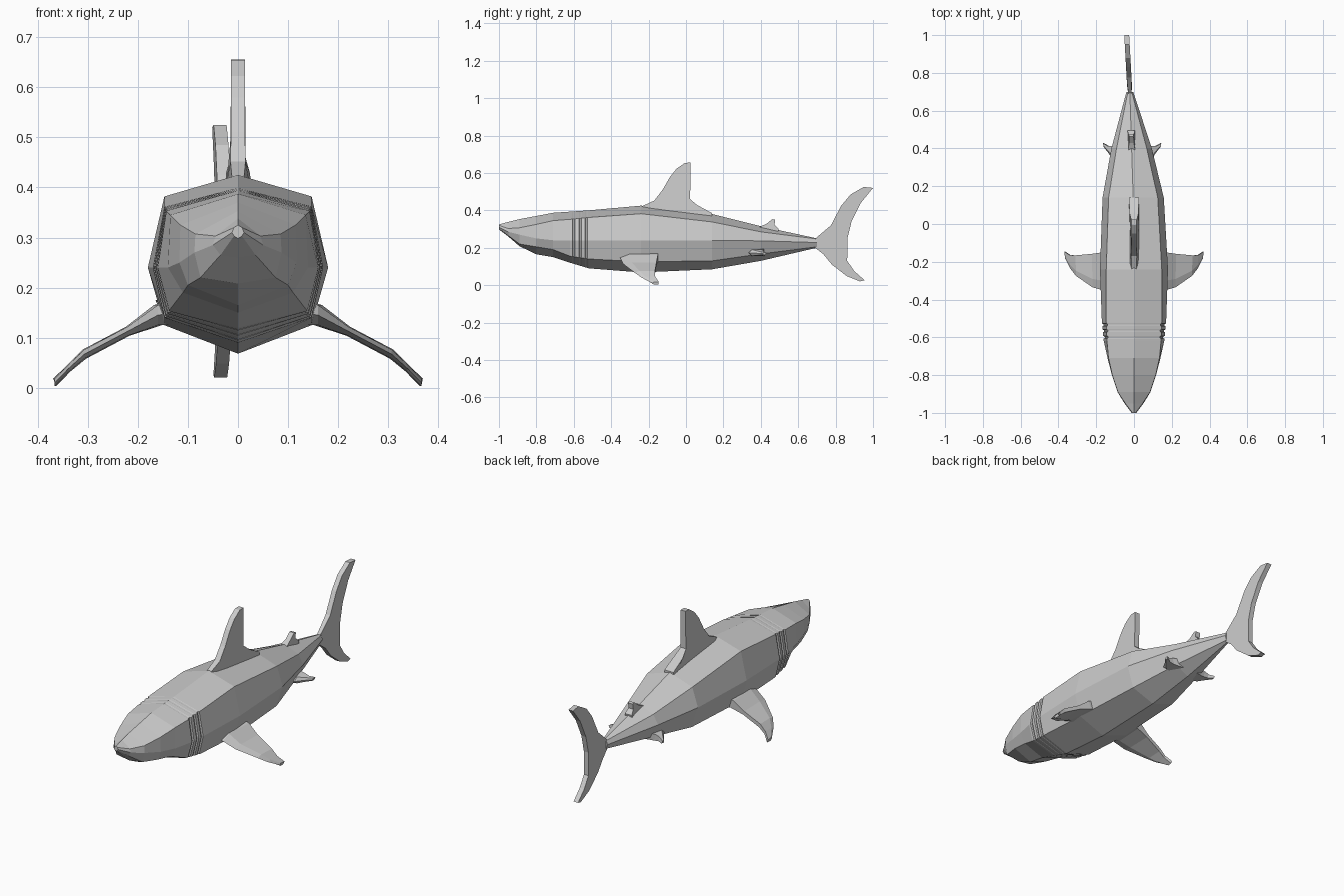
import bpy, bmesh


def make(name, verts, faces, mirror=False):
    bm = bmesh.new()
    vs = [bm.verts.new(v) for v in verts]
    for f in faces:
        bm.faces.new([vs[i] for i in f])
    bmesh.ops.recalc_face_normals(bm, faces=bm.faces)
    me = bpy.data.meshes.new(name)
    bm.to_mesh(me)
    bm.free()
    ob = bpy.data.objects.new(name, me)
    bpy.context.collection.objects.link(ob)
    if mirror:
        ob.modifiers.new("mirror", 'MIRROR')
    return ob


def loft(name, rings, mirror=False):
    n = len(rings[0])
    faces = [(r * n + i, r * n + (i + 1) % n, (r + 1) * n + (i + 1) % n, (r + 1) * n + i)
             for r in range(len(rings) - 1) for i in range(n)]
    last = (len(rings) - 1) * n
    faces += [tuple(range(n)), tuple(range(last, last + n))]
    return make(name, [v for r in rings for v in r], faces, mirror)


def plate(name, outline, centre):
    """Upright fin from a side outline of (y, z, half thickness)."""
    n = len(outline)
    verts = [(centre(y) + s * h, y, z) for s in (-1, 1) for y, z, h in outline]
    faces = [tuple(range(n)), tuple(range(n, 2 * n))]
    faces += [(i, (i + 1) % n, n + (i + 1) % n, n + i) for i in range(n)]
    return make(name, verts, faces)


def spine(y):
    # The rear of the body bends slightly to one side
    if y < 0:
        return 0.0
    return -0.022 * y / 0.7 if y < 0.7 else -0.022 - 0.055 * (y - 0.7)


# Body stations: y, top z, upper x/z, side x/z, lower x/z, bottom z
stations = [
    (-1.00, .325, .008, .320, .012, .310, .008, .303, .298),
    (-0.95, .338, .045, .303, .050, .285, .035, .265, .260),
    (-0.89, .353, .085, .307, .087, .270, .075, .220, .208),
    (-0.80, .370, .115, .325, .117, .250, .100, .205, .165),
    (-0.71, .387, .135, .345, .140, .240, .110, .190, .150),
    (-0.62, .393, .143, .352, .160, .240, .137, .155, .120),
    (-0.52, .400, .147, .362, .170, .240, .147, .140, .090),
    (-0.24, .425, .147, .382, .180, .240, .147, .125, .068),
    (0.14, .380, .130, .338, .162, .240, .127, .130, .085),
    (0.40, .315, .080, .285, .107, .237, .077, .167, .130),
    (0.70, .250, .010, .247, .018, .228, .010, .205, .200),
]

# Gill slits: narrow pinched rings between two of the stations
a, b = stations[5], stations[6]
for y0 in (-0.607, -0.573, -0.541):
    for dy, pinch in ((0, 1), (.003, .955), (.011, .955), (.014, 1)):
        t = (y0 + dy - a[0]) / (b[0] - a[0])
        s = [p + (q - p) * t for p, q in zip(a, b)]
        for k in (2, 4, 6):
            s[k] *= pinch
        stations.append(tuple(s))
stations.sort()

rings = []
for y, top, ux, uz, sx, sz, lx, lz, bot in stations:
    half = [(ux, uz), (sx, sz), (lx, lz)]
    pts = [(0, top)] + half + [(0, bot)] + [(-x, z) for x, z in reversed(half)]
    rings.append([(spine(y) + x, y, z) for x, z in pts])
loft("body", rings)

# Upright fins
plate("dorsal_fin", [(-.24, .42, .012), (-.17, .452, .015), (-.125, .51, .014), (-.085, .58, .014),
                     (-.05, .623, .014), (-.005, .654, .014), (.025, .655, .014), (.022, .46, .015),
                     (.06, .428, .024), (.14, .385, .026), (.14, .34, .028), (-.24, .38, .028)],
      lambda y: 0)
plate("rear_dorsal_fin", [(.39, .31, .018), (.43, .328, .013), (.462, .353, .013), (.477, .35, .013),
                          (.473, .322, .014), (.495, .30, .02), (.49, .27, .02), (.40, .28, .02)], spine)
plate("tail_fin", [(.69, .248, .009), (.775, .32, .013), (.83, .425, .013), (.88, .485, .013),
                   (.95, .525, .013), (1.0, .52, .013), (.935, .44, .013), (.885, .34, .013),
                   (.863, .25, .013), (.862, .13, .013), (.90, .075, .013), (.955, .026, .013),
                   (.93, .02, .013), (.86, .048, .013), (.78, .11, .013), (.735, .165, .013),
                   (.69, .20, .009)], spine)


# Paired side fins: sections of x, low z, high z, front y, back y
def side_fin(name, sections):
    rings = [[(x, f, (lo + hi) / 2), (x, f + (r - f) * .25, hi), (x + (hi - lo) * .2, r, hi),
              (x - (hi - lo) * .2, r, lo), (x, f + (r - f) * .25, lo)]
             for x, lo, hi, f, r in sections]
    loft(name, rings, True)


side_fin("pectoral_fins", [(.11, .125, .18, -.36, -.15), (.16, .125, .165, -.352, -.15),
                           (.22, .104, .122, -.335, -.158), (.307, .058, .076, -.275, -.166),
                           (.338, .032, .046, -.235, -.165), (.366, .003, .018, -.18, -.146)])
pelvic = [(.05, .155, .195, .32, .42), (.10, .157, .19, .335, .412),
          (.125, .16, .182, .375, .412), (.152, .162, .175, .41, .428)]
side_fin("pelvic_fins", pelvic)
bpy.data.objects["pelvic_fins"].location.x = -0.01
